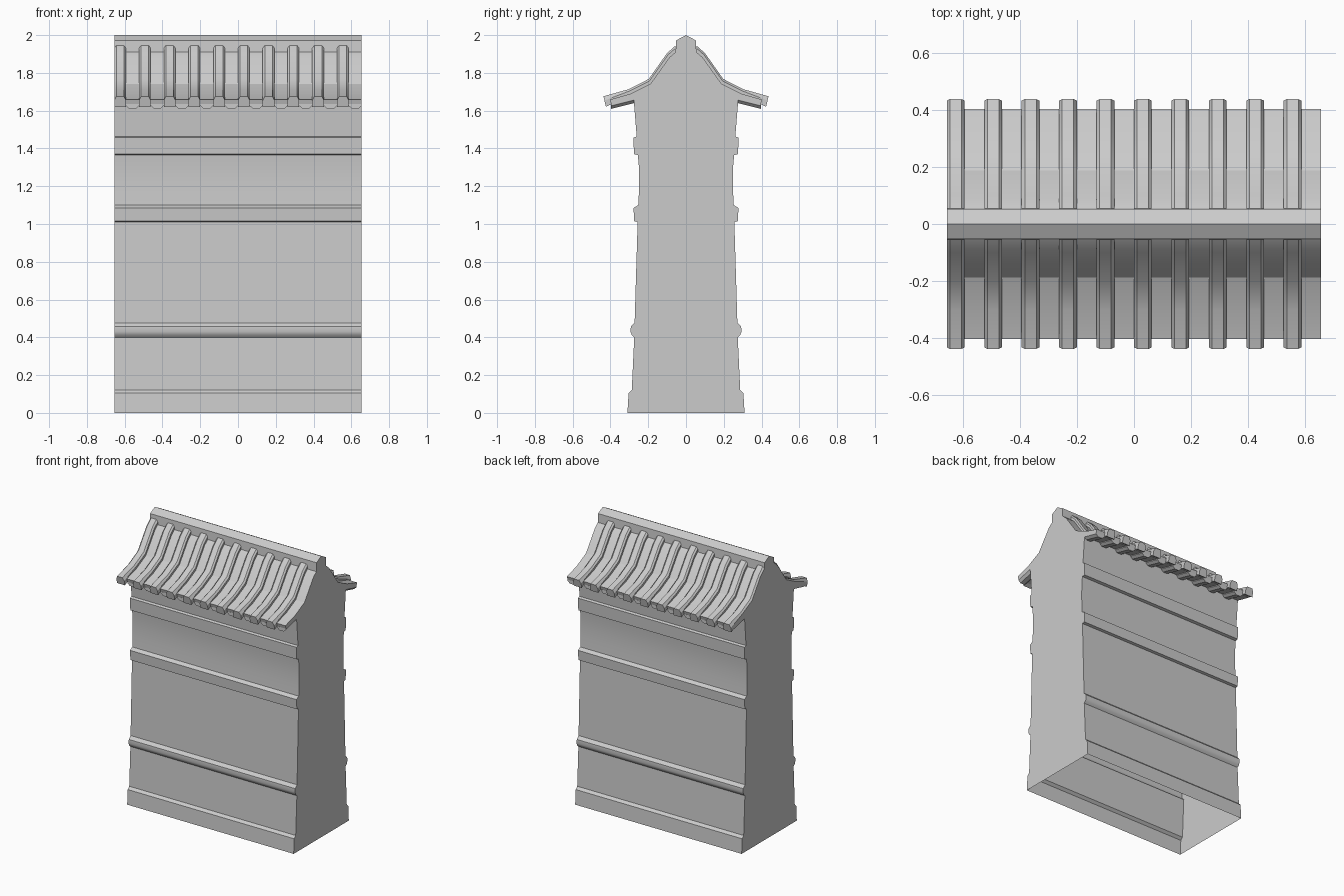
import bpy, bmesh, math

if "Cube" in bpy.data.objects:
    bpy.data.objects.remove(bpy.data.objects["Cube"])

HALF = 0.655      # half length of the wall
PITCH = 0.131     # tile spacing
TW = 0.031        # half width of a tile rib


def finish(name, bm):
    bmesh.ops.recalc_face_normals(bm, faces=bm.faces)
    me = bpy.data.meshes.new(name)
    bm.to_mesh(me)
    bm.free()
    ob = bpy.data.objects.new(name, me)
    bpy.context.collection.objects.link(ob)
    bpy.context.view_layer.objects.active = ob
    for o in bpy.context.selected_objects:
        o.select_set(False)
    ob.select_set(True)
    bpy.ops.object.shade_smooth_by_angle(angle=math.radians(28))
    return ob


def loft(bm, sections):
    """Skin closed cross-sections and cap both ends."""
    rings = [[bm.verts.new(p) for p in s] for s in sections]
    n = len(rings[0])
    for a, b in zip(rings, rings[1:]):
        for i in range(n):
            j = (i + 1) % n
            bm.faces.new((a[i], a[j], b[j], b[i]))
    bm.faces.new(rings[0])
    bm.faces.new(rings[-1])


# Roof deck line, from the ridge down to the eave, and the rib tops above it
deck = [(0.055, 1.91), (0.088, 1.882), (0.188, 1.742), (0.293, 1.69), (0.403, 1.658)]
rib_low = deck[:-1] + [(0.424, 1.62)]
rib_top = [(0.055, 1.945), (0.10, 1.905), (0.197, 1.768), (0.302, 1.714), (0.437, 1.676)]

# Wall body with mouldings, roof deck and ridge: one half outline, mirrored
half = [(0.31, 0), (0.304, 0.105), (0.287, 0.122), (0.274, 0.40),
        (0.287, 0.413), (0.294, 0.43), (0.292, 0.457), (0.272, 0.477),
        (0.256, 1.01), (0.274, 1.015), (0.278, 1.085), (0.253, 1.10),
        (0.249, 1.17), (0.248, 1.24), (0.25, 1.31), (0.255, 1.365),
        (0.275, 1.37), (0.279, 1.457), (0.261, 1.463), (0.277, 1.66),
        (0.395, 1.632)] + deck[::-1] + [(0.052, 1.972)]
outline = half + [(0, 2.0)] + [(-y, z) for y, z in reversed(half)]
bm = bmesh.new()
left, right = ([bm.verts.new((x, y, z)) for y, z in outline] for x in (-HALF, HALF))
for i in range(len(outline) - 1):          # the base stays open
    bm.faces.new((left[i], left[i + 1], right[i + 1], right[i]))
bm.faces.new(left)
bm.faces.new(right)
finish("wall_body", bm)

# Raised tile ribs on both slopes
rib = [(-1, 0), (-1, 0.6), (-0.65, 1), (0.65, 1), (1, 0.6), (1, 0)]
bm = bmesh.new()
for side in (-1, 1):
    for k in range(10):
        cx = -HALF + TW + k * PITCH
        loft(bm, [[(cx + u * TW, side * (a[0] + t * (b[0] - a[0])), a[1] + t * (b[1] - a[1]))
                   for u, t in rib] for a, b in zip(rib_low, rib_top)])
finish("tile_ribs", bm)

# Drip tiles hanging under the eave between the ribs
bm = bmesh.new()
for side in (-1, 1):
    for k in range(10):
        x0 = -HALF + 2 * TW + k * PITCH
        w = PITCH - 2 * TW
        cut = [(0, 0), (0, -0.008), (0.25, -0.024), (0.75, -0.024), (1, -0.008), (1, 0)]
        loft(bm, [[(x0 + u * w, side * y, z + d) for u, d in cut]
                  for y, z in ((0.27, 1.665), (0.396, 1.634))])
finish("drip_tiles", bm)
